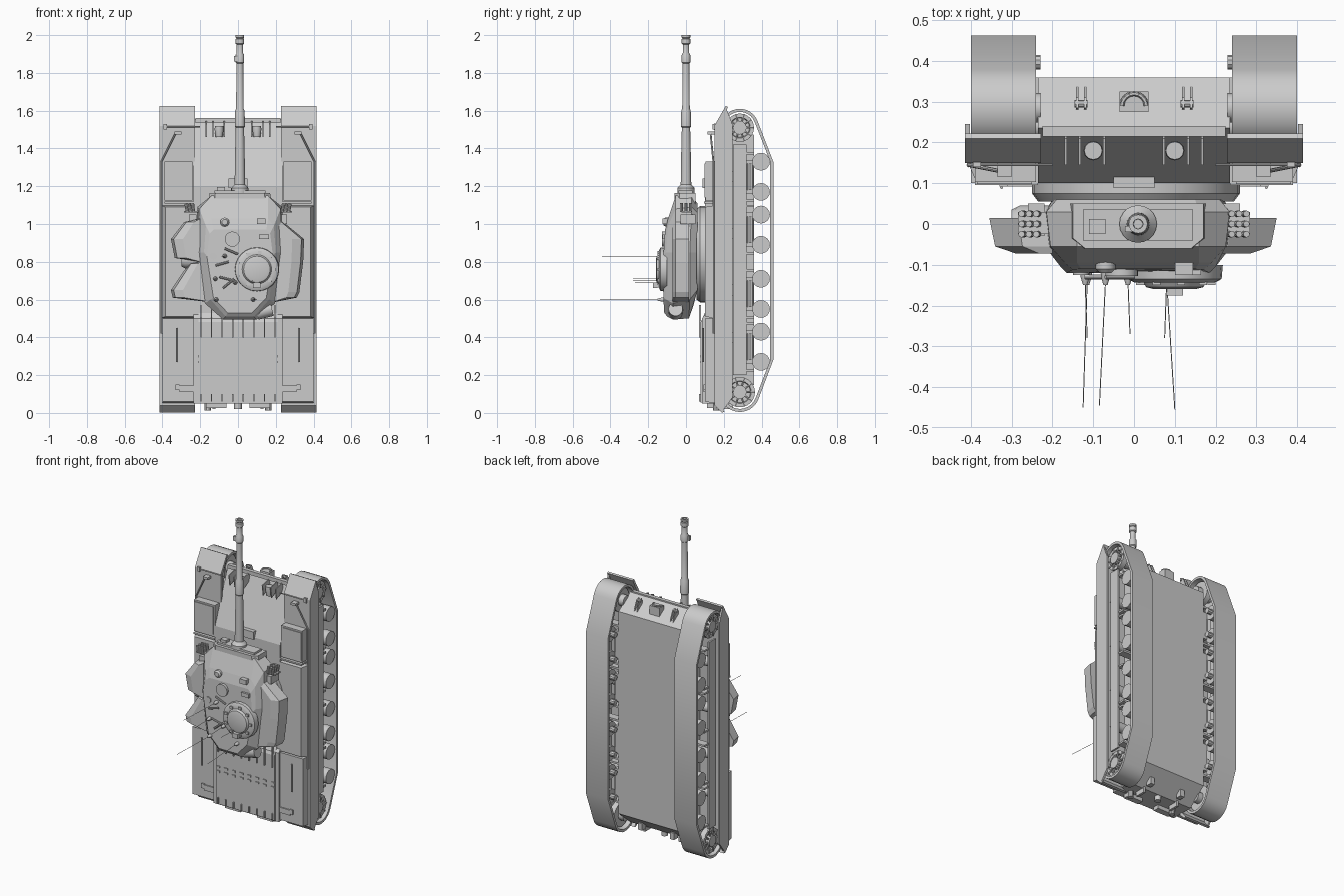
import bpy, bmesh, math
from mathutils import Vector

def finish(name, bm, smooth=False):
    bmesh.ops.recalc_face_normals(bm, faces=bm.faces)
    me = bpy.data.meshes.new(name)
    bm.to_mesh(me)
    bm.free()
    ob = bpy.data.objects.new(name, me)
    bpy.context.collection.objects.link(ob)
    if smooth:
        bpy.context.view_layer.objects.active = ob
        ob.select_set(True)
        bpy.ops.object.shade_smooth_by_angle(angle=math.radians(35))
        ob.select_set(False)
    return ob

def loft(name, rings, cap=True, close=False, smooth=False):
    bm = bmesh.new()
    vs = [[bm.verts.new(p) for p in r] for r in rings]
    n = len(rings[0])
    for i in range(len(rings) if close else len(rings) - 1):
        a, b = vs[i], vs[(i + 1) % len(vs)]
        for j in range(n):
            bm.faces.new((a[j], a[(j + 1) % n], b[(j + 1) % n], b[j]))
    if cap and not close:
        bm.faces.new(vs[0])
        bm.faces.new(vs[-1])
    return finish(name, bm, smooth)

def box(name, x0, x1, y0, y1, z0, z1):
    return loft(name, [[(x, y0, z0), (x, y1, z0), (x, y1, z1), (x, y0, z1)] for x in (x0, x1)])

def prism_x(name, x0, x1, yz):
    return loft(name, [[(x, y, z) for y, z in yz] for x in (x0, x1)])

def turned(name, start, axis, prof, n=16, smooth=True):
    """Turned part: prof is (distance along axis, radius)."""
    q = Vector(axis).to_track_quat('Z', 'Y')
    ring = lambda d, r: [Vector(start) + q @ Vector((r * math.cos(t * math.tau / n), r * math.sin(t * math.tau / n), d)) for t in range(n)]
    return loft(name, [ring(d, r) for d, r in prof], smooth=smooth)

def rod(name, a, b, r, n=8):
    d = Vector(b) - Vector(a)
    return turned(name, a, d, [(0, r), (d.length, r)], n)

# Hull: side profile in (y, z)
prism_x("hull", -.235, .235, [(.085, .05), (.085, .5), (.1, .52), (.1, 1.2), (.235, 1.555),
                              (.36, 1.47), (.36, .15), (.24, .05)])
prism_x("engine_deck", -.21, .21, [(.078, .055), (.078, .48), (.1, .53), (.1, .055)])
box("glacis_lip", -.225, .225, .215, .24, 1.535, 1.56)

for i in range(8):
    x = -.196 + i * .056
    box("deck_louvre", x - .003, x + .003, .07, .08, .4, .57)
    box("deck_rib", x - .003, x + .003, .07, .08, .06, .1)
    for z in (.27, .3):
        box("deck_lug", x - .012, x + .012, .073, .08, z - .006, z + .006)

# Tracks and running gear
def track_loop(o):
    pts = [(.462 - o, .28), (.462 - o, 1.33)]
    for k in range(13):
        a = math.radians(20 + 160 * k / 12)
        pts.append((.285 + (.1 - o) * math.cos(a), 1.51 + (.1 - o) * math.sin(a)))
    for k in range(13):
        a = math.radians(180 + 160 * k / 12)
        pts.append((.285 + (.105 - o) * math.cos(a), .11 + (.105 - o) * math.sin(a)))
    return pts

wheel_z = (.27, .43, .55, .71, .89, 1.05, 1.17, 1.33)
for s in (-1, 1):
    o, i = track_loop(0), track_loop(.016)
    loft("track", [[(s * .24, *a), (s * .4, *a), (s * .4, *b), (s * .24, *b)] for a, b in zip(o, i)],
         close=True, smooth=True)
    for z in wheel_z:
        for x in (.262, .335):
            turned("road_wheel", (s * x, .397, z), (s, 0, 0), [(0, .047), (.054, .047)], 16)
        rod("wheel_hub", (s * .23, .397, z), (s * .38, .397, z), .018, 10)
    # suspension units with their brackets, and the lower skirt strip
    for k in range(0, 8, 2):
        zc = (wheel_z[k] + wheel_z[k + 1]) / 2
        box("suspension_unit", s * .23, s * .262, .3, .36, zc - .09, zc + .09)
        rod("suspension_tube", (s * .25, .34, zc - .07), (s * .25, .34, zc + .07), .022, 10)
        for z in (zc - .125, zc + .125):
            box("suspension_bracket", s * .23, s * .385, .31, .36, z - .006, z + .006)
    box("lower_skirt", s * .38, s * .392, .25, .32, .2, 1.42)
    for z in (.4, .65, .95, 1.25):
        rod("return_roller", (s * .23, .24, z), (s * .36, .24, z), .03, 14)
    # idler (front) and sprocket (rear)
    for nm, zc, r in (("idler", 1.51, .075), ("sprocket", .11, .08)):
        for x in (.265, .345):
            turned(nm, (s * x, .285, zc), (s, 0, 0), [(0, r - .02), (0, r), (.035, r), (.035, r - .02), (.02, r - .024)], 24)
        rod(nm + "_hub", (s * .23, .285, zc), (s * .392, .285, zc), .036, 12)
        for k in range(10):
            a = k * math.tau / 10
            dy, dz = math.cos(a), math.sin(a)
            rod(nm + "_spoke", (s * .38, .285 + .03 * dy, zc + .03 * dz), (s * .38, .285 + r * dy, zc + r * dz), .006, 6)

    # Fenders, skirts and stowage bins
    prism_x("fender", s * .228, s * .415, [(.15, .04), (.15, 1.52), (.21, 1.625), (.222, 1.62),
                                           (.168, 1.51), (.168, .05), (.205, .005), (.19, .002)])
    prism_x("side_skirt", s * .403, s * .415, [(.16, .04), (.16, 1.5), (.21, 1.62), (.245, 1.53),
                                               (.245, .08), (.19, .005)])
    prism_x("rear_sponson", s * .21, s * .4, [(.1, .06), (.1, .5), (.16, .5), (.16, .05)])
    box("rear_bin", s * .31, s * .33, .092, .11, .12, .15)
    box("rear_bin_lid", s * .225, s * .31, .092, .11, .11, .145)
    loft("side_bin", [[(s * .235, y, z), (s * (.385 if y < .13 else .412), y, z), (s * (.385 if y < .13 else .412), y, Z),
                       (s * .235, y, Z)] for y, z, Z in ((.16, .5, 1.1), (.1, .51, 1.09))])
    box("front_bin", s * .24, s * .39, .103, .16, 1.125, 1.33)
    box("bin_lid", s * .25, s * .385, .098, .105, 1.14, 1.32)
    box("bin_strap", s * .236, s * .39, .096, .16, 1.108, 1.118)
    rod("fender_rail", (s * .325, .09, .27), (s * .325, .09, .45), .004)
    rod("mirror_arm", (s * .405, .145, 1.33), (s * .33, .13, 1.48), .005)
    rod("skirt_rail", (s * .405, .145, .42), (s * .405, .145, 1.33), .006)
    box("mirror", s * .3, s * .335, .115, .15, 1.475, 1.49)
    rod("fender_bar", (s * .2, .145, 1.515), (s * .395, .145, 1.515), .003)
    box("fender_block", s * .375, s * .395, .14, .152, 1.5, 1.53)
    # Glacis lights with guards, and towing eyes
    turned("headlight", (s * .1, .18, 1.46), (0, 0, 1), [(0, .018), (.04, .024), (.06, .022)], 12)
    for x in (.07, .13, .165):
        prism_x("light_guard", s * x, s * (x + .006), [(.155, 1.46), (.145, 1.53), (.21, 1.545), (.23, 1.5)])
    for dx in (-.012, .007):
        prism_x("tow_eye", s * .13 + dx, s * .13 + dx + .006, [(.28, 1.51), (.285, 1.56), (.31, 1.55), (.345, 1.47)])
    rod("tow_pin", (s * .13 - .016, .295, 1.545), (s * .13 + .016, .295, 1.545), .009)
    # Rear fittings
    box("rear_bracket", s * .12, s * .135, .18, .25, .02, .07)
    box("rear_stowage", s * .06, s * .17, .11, .15, .025, .06)
    rod("exhaust", (s * .16, .16, .06), (s * .16, .16, .012), .018, 10)
    box("rear_tow_eye", s * .1, s * .13, .27, .31, .055, .1)

# Centre shackle on the lower front plate
P = lambda t: (.03 * math.cos(t), .29 - .03 * math.sin(t), 1.555)
for k in range(8):
    rod("front_shackle", P(-math.pi * k / 8), P(-math.pi * (k + 1) / 8), .006, 6)
box("shackle_mount", -.035, .035, .275, .325, 1.49, 1.55)
box("glacis_plate", .09, .16, .165, .19, 1.31, 1.335)
box("periscope_driver", -.05, .05, .088, .12, 1.19, 1.24)
rod("rear_coupling", (0, .22, .07), (0, .22, .02), .02, 12)

# Turret: stacked outlines, half rows of (x, y, z) mirrored around the gun axis
def sym(half):
    return [(x, y, z) for x, y, z in half] + [(.01 * 2 - x, y, z) for x, y, z in reversed(half)]
loft("turret", [
    sym([(.15, .06, 1.11), (.21, .06, 1.06), (.22, .06, .85), (.18, .06, .65), (.1, .04, .57)]),
    sym([(.16, .03, 1.15), (.235, .03, 1.09), (.245, .02, .85), (.2, .02, .6), (.1, .015, .5)]),
    sym([(.16, -.055, 1.15), (.225, -.055, 1.08), (.235, -.06, .85), (.195, -.07, .58), (.1, -.07, .495)]),
    sym([(.16, -.095, 1.03), (.19, -.095, .99), (.2, -.105, .85), (.165, -.105, .6), (.085, -.1, .51)]),
    sym([(.15, -.11, .97), (.17, -.112, .95), (.185, -.12, .83), (.15, -.12, .61), (.075, -.115, .53)])])
turned("turret_ring", (.005, .105, .84), (0, -1, 0), [(0, .255), (.03, .255), (.05, .24)], 32)

# Turret side bins
for s, pts in ((-1, [(.2, 1.03), (.285, 1.01), (.355, .92), (.335, .82), (.2, .8)]),
               (-1, [(.2, .8), (.26, .79), (.355, .65), (.345, .61), (.1, .58)]),
               (1, [(.2, 1.03), (.24, 1.01), (.35, .92), (.345, .8), (.2, .79)]),
               (1, [(.2, .8), (.345, .8), (.325, .64), (.31, .61), (.16, .58)])):
    loft("turret_bin", [[(s * (x if k in (0, 4) else x * f), y, z) for k, (x, z) in enumerate(pts)]
                        for y, f in ((.015, 1), (-.055, .96), (-.072, .82))])
for s in (-1, 1):
    # smoke dischargers
    box("smoke_mount", s * .2, s * .285, -.025, .03, 1.06, 1.07)
    for i in range(3):
        for y in (-.025, 0, .025):
            rod("smoke_tube", (s * (.235 + .017 * i), y, 1.065), (s * (.24 + .018 * i), y, 1.11), .008, 8)
    box("turret_side_box", s * .22, s * .26, -.03, .05, 1.0, 1.05)
turned("side_filter", (-.2, 0, .81), (-1, 0, 0), [(0, .045), (.08, .045), (.1, .035)], 16)
rod("rear_drum", (.1, -.055, .53), (.18, -.055, .55), .038, 14)

# Mantlet and main gun
loft("mantlet", [sym([(.17 * f, .05, z), (.17 * f, -.035, z), (.14 * f, -.06, z)]) for z, f in ((1.08, 1.05), (1.165, 1))])
box("mantlet_plate", -.125, .145, -.04, .035, 1.16, 1.178)
box("gun_sight", -.11, -.07, -.025, .012, 1.17, 1.195)
turned("main_gun", (.01, 0, 1.15), (0, 0, 1), [
    (0, .046), (.04, .046), (.055, .032), (.06, .028), (.24, .025), (.36, .022), (.365, .027), (.45, .025), (.46, .02),
    (.7, .018), (.705, .023), (.745, .023), (.755, .017), (.8, .017), (.805, .023), (.83, .023), (.833, .018),
    (.838, .023), (.85, .023), (.85, .012), (.82, .011)], 20)
box("muzzle_sensor", -.022, .008, -.02, -.005, 1.86, 1.89)

# Roof fittings
turned("commander_cupola", (.1, -.1, .76), (0, -1, 0), [(0, .118), (.035, .115), (.043, .1), (.043, .078), (.055, .07), (.06, .05)], 24)
for k in range(9):
    a = k * math.tau / 9
    x, z = .1 + .09 * math.cos(a), .76 + .09 * math.sin(a)
    box("cupola_periscope", x - .01, x + .01, -.15, -.13, z - .008, z + .008)
rod("loader_hatch", (-.03, -.1, .92), (-.03, -.128, .92), .04, 20)
rod("roof_vent", (-.13, -.1, .83), (-.13, -.125, .83), .02, 12)
box("gunner_sight", .1, .145, -.125, -.08, 1.0, 1.03)
box("roof_sight", .11, .165, -.125, -.1, .92, .945)
turned("roof_sensor", (-.07, -.08, 1.01), (0, -1, 0), [(0, .024), (.03, .024), (.04, .015)], 12)
for a, b in (((-.07, .87), (0, .84)), ((-.12, .78), (-.05, .8)), ((-.1, .72), (-.02, .7)), ((-.08, .66), (-.02, .71))):
    rod("roof_handle", (a[0], -.13, a[1]), (b[0], -.13, b[1]), .006)
box("cupola_mount", .08, .12, -.175, -.15, .66, .69)

# Antennas
for x, z, tx, ty in ((-.115, .6, -.125, -.45), (-.07, .83, -.085, -.445), (.08, .6, .1, -.455),
                     (-.015, .69, -.01, -.27), (-.12, .71, -.115, -.28), (.08, .7, .075, -.28)):
    turned("antenna_base", (x, -.1, z), (0, -1, 0), [(0, .013), (.03, .011), (.05, .005)], 10)
    rod("antenna", (x, -.14, z), (tx, ty, z), .0013, 5)
